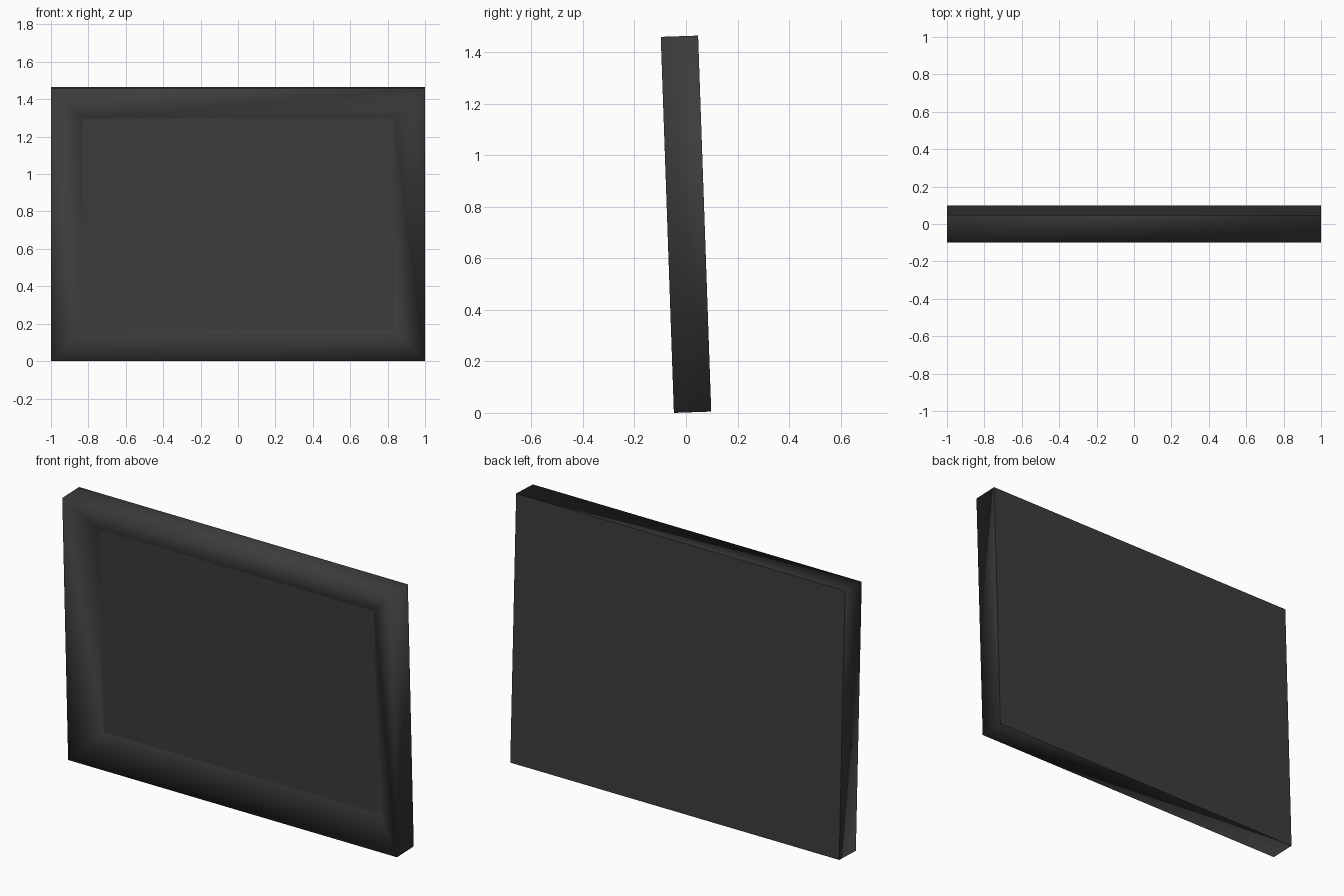
import bpy, bmesh, math
from mathutils import Matrix, Vector

cube = bpy.data.objects.get("Cube")
if cube:
    bpy.data.objects.remove(cube, do_unlink=True)

WIDTH, HEIGHT, DEPTH = 2.0, 1.46, 0.145
BORDER, RECESS, TILT = 0.165, 0.08, math.radians(2)

mat = bpy.data.materials.new("charcoal")
mat.use_nodes = True
mat.diffuse_color = (0.045, 0.045, 0.045, 1)
mat.node_tree.nodes["Principled BSDF"].inputs["Base Color"].default_value = (0.045, 0.045, 0.045, 1)

# The whole body leans forward slightly, resting on its lower front edge
lean = (Matrix.Translation((0, 0, HEIGHT / 2 * math.cos(TILT) + DEPTH / 2 * math.sin(TILT)))
        @ Matrix.Rotation(TILT, 4, 'X'))


def loop(bm, inset, y):
    """Rectangular ring of vertices, counter-clockwise from the front."""
    w, h = WIDTH / 2 - inset, HEIGHT / 2 - inset
    return [bm.verts.new(lean @ Vector((sx * w, y, sz * h)))
            for sx, sz in ((-1, -1), (1, -1), (1, 1), (-1, 1))]


def finish(bm, name, smooth):
    mesh = bpy.data.meshes.new(name)
    for f in bm.faces:
        f.smooth = smooth
    bm.to_mesh(mesh)
    bm.free()
    mesh.materials.append(mat)
    obj = bpy.data.objects.new(name, mesh)
    bpy.context.collection.objects.link(obj)


# Frame: outer side walls and the sloping border, softly shaded
bm = bmesh.new()
rings = [loop(bm, 0, DEPTH / 2), loop(bm, 0, -DEPTH / 2), loop(bm, BORDER, RECESS - DEPTH / 2)]
for a, b in zip(rings, rings[1:]):
    for i in range(4):
        j = (i + 1) % 4
        bm.faces.new((a[i], a[j], b[j], b[i]))
finish(bm, "frame", True)

# Flat recessed screen
bm = bmesh.new()
bm.faces.new(loop(bm, BORDER, RECESS - DEPTH / 2))
finish(bm, "screen", False)

# Flat back panel
bm = bmesh.new()
bm.faces.new(loop(bm, 0, DEPTH / 2)[::-1])
finish(bm, "back_panel", False)
